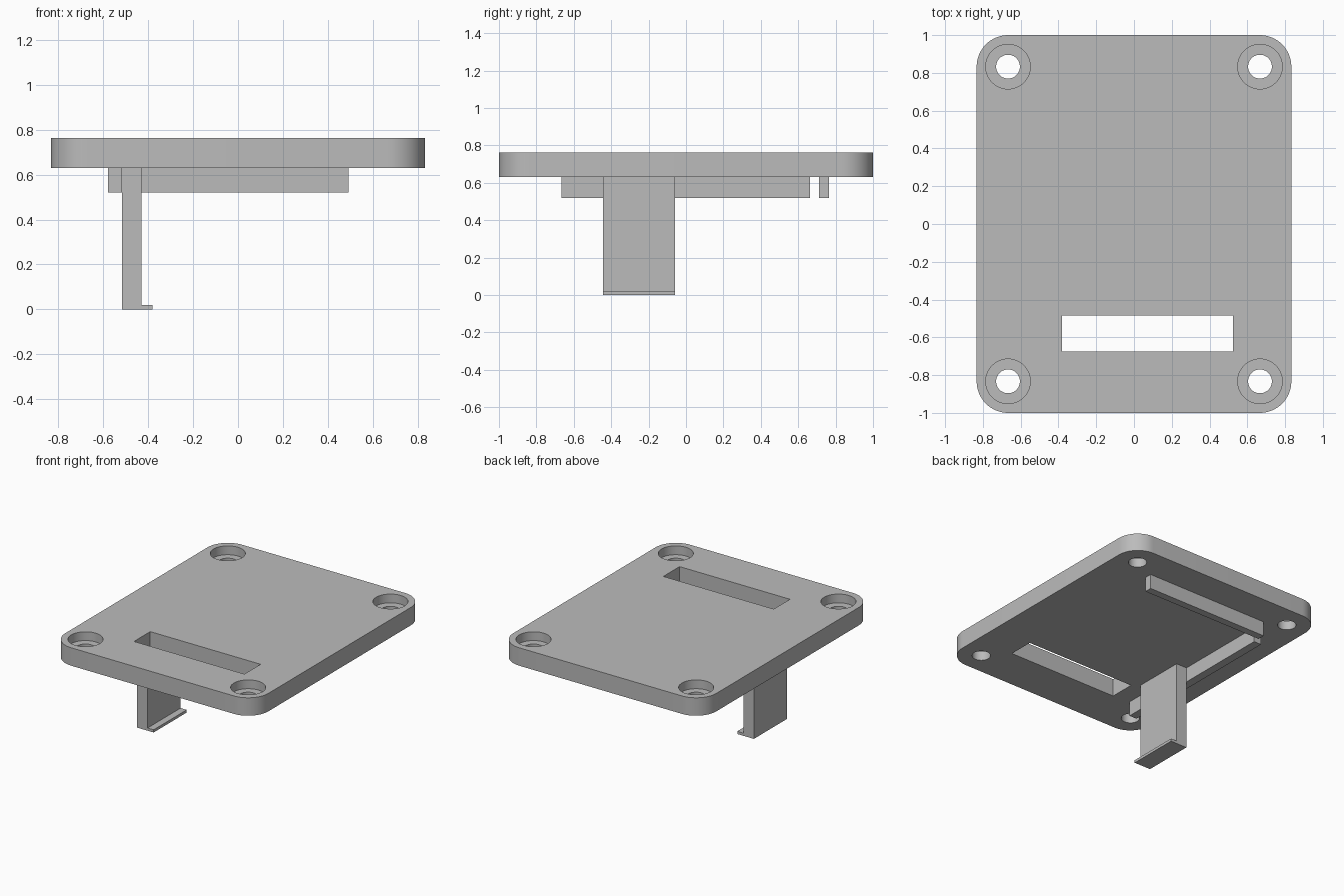
import bpy, bmesh, math

old = bpy.data.objects.get("Cube")
if old:
    bpy.data.objects.remove(old, do_unlink=True)

# Single grey material
grey = bpy.data.materials.new("plain grey")
grey.use_nodes = True
colour = (0.5, 0.5, 0.5, 1)
grey.diffuse_color = colour
grey.node_tree.nodes["Principled BSDF"].inputs["Base Color"].default_value = colour

HALF_X, HALF_Y, CORNER = 0.833, 1.0, 0.167
BOTTOM, TOP = 0.63, 0.763
HOLE_X, HOLE_Y = 0.667, 0.833
RAIL_Z = (0.52, BOTTOM)


def prism(name, outline, z0, z1):
    """Extrude a counter-clockwise outline from z0 to z1."""
    bm = bmesh.new()
    base = [bm.verts.new((x, y, z0)) for x, y in outline]
    face = bm.faces.new(base)
    new = bmesh.ops.extrude_face_region(bm, geom=[face])["geom"]
    for v in new:
        if isinstance(v, bmesh.types.BMVert):
            v.co.z = z1
    bmesh.ops.recalc_face_normals(bm, faces=bm.faces)
    mesh = bpy.data.meshes.new(name)
    bm.to_mesh(mesh)
    bm.free()
    mesh.materials.append(grey)
    obj = bpy.data.objects.new(name, mesh)
    bpy.context.collection.objects.link(obj)
    return obj


def box(name, x, y, z):
    return prism(name, [(x[0], y[0]), (x[1], y[0]), (x[1], y[1]), (x[0], y[1])], *z)


def arc(cx, cy, r, start, sweep, steps):
    return [(cx + r * math.cos(start + sweep * i / steps),
             cy + r * math.sin(start + sweep * i / steps)) for i in range(steps + 1)]


def cut(target, cutter):
    mod = target.modifiers.new(cutter.name, 'BOOLEAN')
    mod.operation = 'DIFFERENCE'
    mod.solver = 'EXACT'
    mod.object = cutter
    bpy.context.view_layer.objects.active = target
    bpy.ops.object.modifier_apply(modifier=mod.name)
    bpy.data.objects.remove(cutter, do_unlink=True)


# Rounded cover plate
outline = []
for i, (sx, sy) in enumerate([(1, 1), (-1, 1), (-1, -1), (1, -1)]):
    outline += arc(sx * (HALF_X - CORNER), sy * (HALF_Y - CORNER), CORNER,
                   i * math.pi / 2, math.pi / 2, 16)
plate = prism("cover_plate", outline, BOTTOM, TOP)

# Counterbored screw holes
for sx in (-1, 1):
    for sy in (-1, 1):
        for radius, z0 in ((0.063, BOTTOM - 0.1), (0.118, TOP - 0.065)):
            circle = arc(sx * HOLE_X, sy * HOLE_Y, radius, 0, math.tau, 48)[:-1]
            cut(plate, prism("hole_cutter", circle, z0, TOP + 0.1))

# Rectangular slot
cut(plate, box("slot_cutter", (-0.38, 0.525), (-0.675, -0.485), (BOTTOM - 0.1, TOP + 0.1)))

bpy.ops.object.select_all(action='DESELECT')
plate.select_set(True)
bpy.context.view_layer.objects.active = plate
bpy.ops.object.shade_smooth_by_angle(angle=math.radians(30))

# Locating rails under the plate
box("side_rail", (-0.58, -0.518), (-0.665, 0.663), RAIL_Z)
box("back_rail", (-0.518, 0.493), (0.71, 0.765), RAIL_Z)

# Clip: upright arm with a small lip at its foot
box("clip_arm", (-0.516, -0.43), (-0.445, -0.058), (0, BOTTOM))
box("clip_lip", (-0.43, -0.38), (-0.445, -0.058), (0, 0.02))
